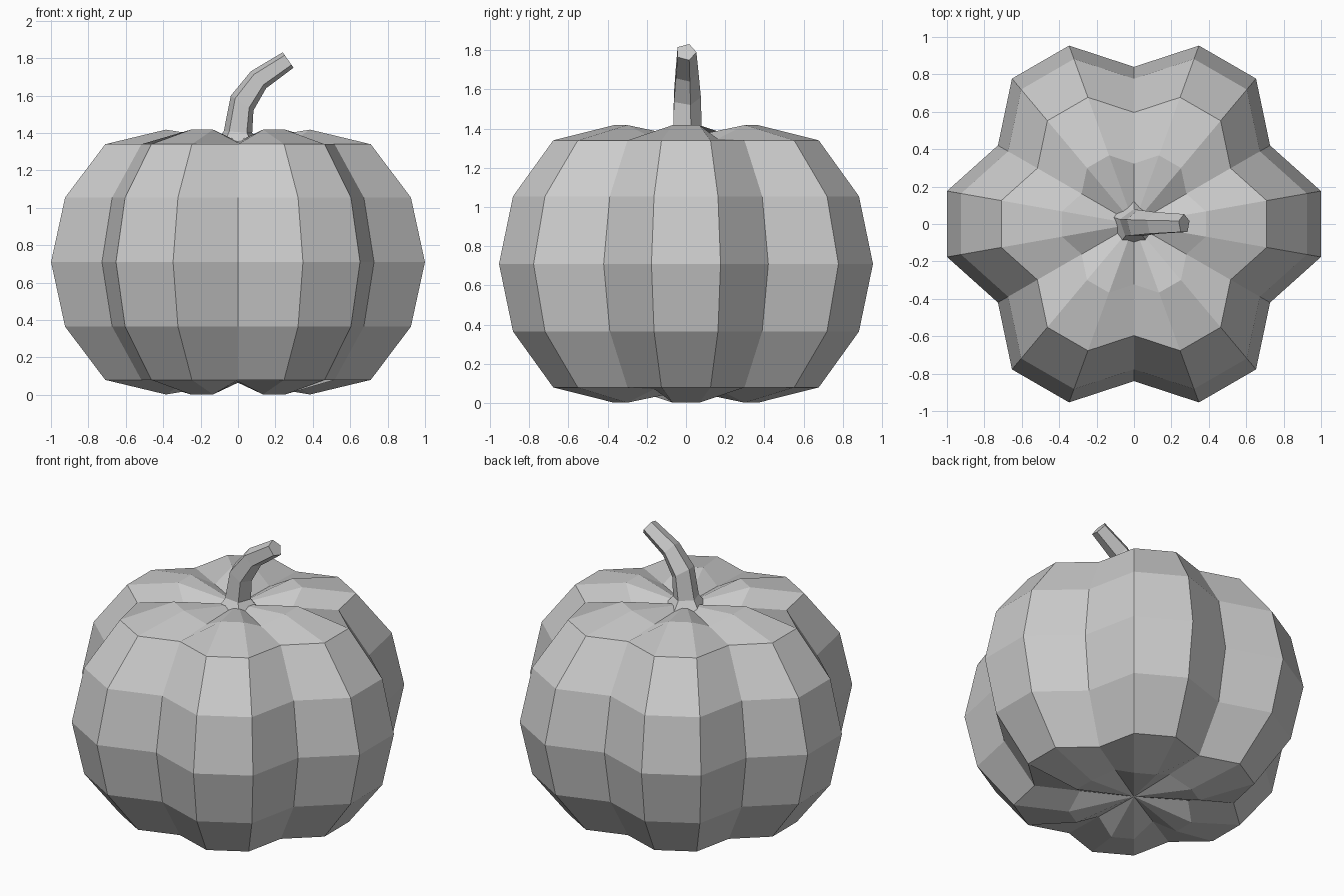
import bpy
import bmesh
from math import sin, cos, radians, pi

cube = bpy.data.objects.get("Cube")
if cube:
    bpy.data.objects.remove(cube, do_unlink=True)

# Single matte grey for the whole model
grey = bpy.data.materials.new("plain_grey")
grey.use_nodes = True
colour = (0.6, 0.6, 0.6, 1)
grey.diffuse_color = colour
grey.node_tree.nodes["Principled BSDF"].inputs["Base Color"].default_value = colour


def skin(bm, rings):
    """Bridge consecutive closed vertex rings with quads."""
    for low, high in zip(rings, rings[1:]):
        n = len(low)
        for i in range(n):
            j = (i + 1) % n
            bm.faces.new((low[i], low[j], high[j], high[i]))


def finish(bm, name):
    bmesh.ops.recalc_face_normals(bm, faces=bm.faces)
    mesh = bpy.data.meshes.new(name)
    bm.to_mesh(mesh)
    bm.free()
    mesh.materials.append(grey)
    obj = bpy.data.objects.new(name, mesh)
    bpy.context.collection.objects.link(obj)
    return obj


# Pumpkin body: six lobes, each with two crest points and one groove point
CREST, GROOVE, MID, LOBES = 1.015, 0.84, 0.71, 6
half = [(0, 0, 1), (0.345, 0.345, 0.925), (0.63, 0.63, 0.71), (0.708, 0.638, 0.385)]
profile = [(-c, -g, s) for c, g, s in reversed(half[1:])] + half

bm = bmesh.new()
rings = []
for crest_z, groove_z, scale in profile:
    ring = []
    for lobe in range(LOBES):
        for offset in (-10, 10, 30):
            a = radians(lobe * 360 / LOBES + offset)
            groove = offset == 30
            r = scale * (GROOVE if groove else CREST)
            z = MID + (groove_z if groove else crest_z)
            ring.append(bm.verts.new((r * cos(a), r * sin(a), z)))
    rings.append(ring)
skin(bm, rings)

# Dimples close the top and bottom
for ring, side in ((rings[0], -1), (rings[-1], 1)):
    pole = bm.verts.new((0, 0, MID + side * 0.645))
    for i, v in enumerate(ring):
        bm.faces.new((v, ring[(i + 1) % len(ring)], pole))
finish(bm, "pumpkin_body")

# Stem: five-sided tube bending to the left, flared at its foot
# Each station is x, z, radius, tilt in degrees
stations = [(0, 1.335, 0.135, 0), (0, 1.405, 0.08, 4), (0.022, 1.56, 0.076, 33),
            (0.11, 1.685, 0.064, 48), (0.268, 1.79, 0.053, 55)]
bm = bmesh.new()
rings = []
for x, z, r, tilt in stations:
    t = radians(tilt)
    ring = []
    for i in range(5):
        a = pi / 2 + i * 2 * pi / 5
        u = r * cos(a)
        ring.append(bm.verts.new((x + u * cos(t), r * sin(a), z - u * sin(t))))
    rings.append(ring)
skin(bm, rings)
bm.faces.new(rings[0])
bm.faces.new(rings[-1])
finish(bm, "pumpkin_stem")
